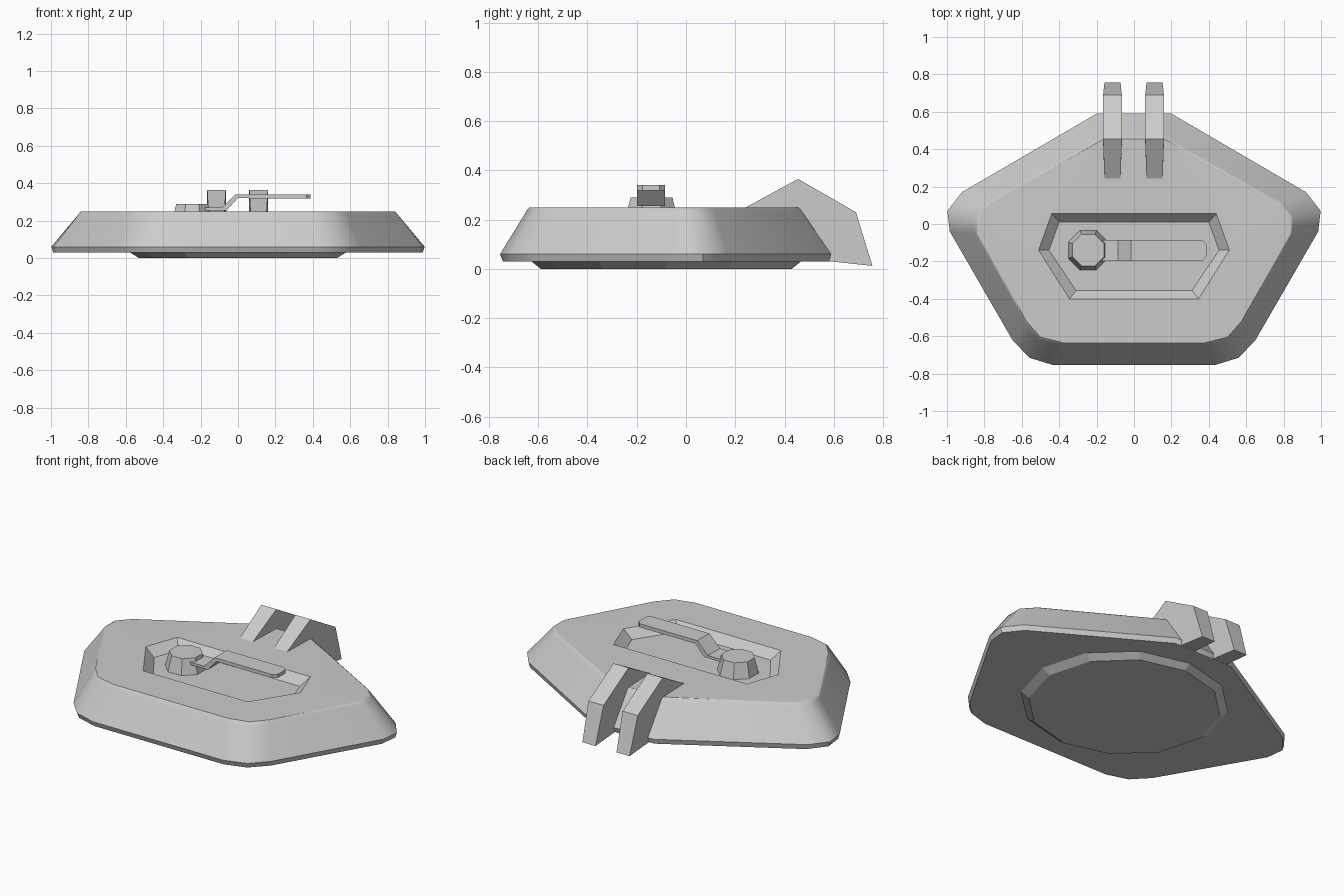
import bpy, bmesh, math
from mathutils import Vector

cube = bpy.data.objects.get("Cube")
if cube:
    bpy.data.objects.remove(cube, do_unlink=True)

grey = bpy.data.materials.new("plain grey")
grey.use_nodes = True
colour = (0.6, 0.6, 0.6, 1)
grey.diffuse_color = colour
grey.node_tree.nodes["Principled BSDF"].inputs["Base Color"].default_value = colour


def finish(bm, name, angle=None):
    bmesh.ops.recalc_face_normals(bm, faces=bm.faces)
    mesh = bpy.data.meshes.new(name)
    bm.to_mesh(mesh)
    bm.free()
    mesh.materials.append(grey)
    obj = bpy.data.objects.new(name, mesh)
    bpy.context.collection.objects.link(obj)
    if angle:
        bpy.ops.object.select_all(action='DESELECT')
        obj.select_set(True)
        bpy.context.view_layer.objects.active = obj
        bpy.ops.object.shade_smooth_by_angle(angle=math.radians(angle))
        weighted = obj.modifiers.new("weighted_normals", 'WEIGHTED_NORMAL')
        weighted.keep_sharp = True
    return obj


def ring(bm, points, z):
    return [bm.verts.new((x, y, z)) for x, y in points]


def loft(bm, rings):
    for a, b in zip(rings, rings[1:]):
        for i in range(len(a)):
            j = (i + 1) % len(a)
            bm.faces.new((a[i], a[j], b[j], b[i]))


def mirrored(half):
    return half + [(-x, y) for x, y in reversed(half)]


def blend(a, b, t):
    return [tuple(Vector(p).lerp(Vector(q), t)) for p, q in zip(a, b)]


# Armoured lid: rounded five-sided plate with a sunken well in its top
base = mirrored([(0.2, 0.59), (0.92, 0.17), (0.998, 0.07), (0.985, -0.04),
                 (0.65, -0.62), (0.56, -0.715), (0.43, -0.755)])
crown = mirrored([(0.16, 0.455), (0.77, 0.11), (0.835, 0.04), (0.835, -0.05),
                  (0.575, -0.52), (0.5, -0.605), (0.38, -0.635)])
well_rim = mirrored([(0.44, 0.055), (0.51, -0.14), (0.345, -0.4)])
well_floor = mirrored([(0.4, 0.01), (0.455, -0.14), (0.31, -0.355)])

bm = bmesh.new()
under = ring(bm, [(x * 0.99, y * 0.985) for x, y in base], 0.03)
top = ring(bm, crown, 0.25)
loft(bm, [under, ring(bm, base, 0.06), ring(bm, blend(base, crown, 0.86), 0.228),
          ring(bm, blend(base, crown, 0.94), 0.244), top])
bm.faces.new(under)
rim = ring(bm, well_rim, 0.25)
floor = ring(bm, well_floor, 0.2)
loft(bm, [rim, floor])
bm.faces.new(floor)
edges = [bm.edges.get((r[i], r[i - 1])) for r in (top, rim) for i in range(len(r))]
bmesh.ops.triangle_fill(bm, edges=edges, use_beauty=True, normal=(0, 0, 1))
finish(bm, "hatch_lid", 35)


def frustum(name, centre, sides, low, high, z0, z1, turn=0):
    bm = bmesh.new()
    rings = []
    for (rx, ry), z in ((low, z0), (high, z1)):
        angles = [turn + math.tau * i / sides for i in range(sides)]
        rings.append(ring(bm, [(centre[0] + rx * math.cos(a), centre[1] + ry * math.sin(a))
                               for a in angles], z))
    loft(bm, rings)
    for r in rings:
        bm.faces.new(r)
    return finish(bm, name)


# Sealing plug underneath and pivot knob in the well
frustum("bottom_plug", (0, -0.08), 12, (0.53, 0.51), (0.58, 0.55), 0, 0.032)
frustum("handle_pivot", (-0.245, -0.14), 8, (0.115, 0.115), (0.092, 0.092), 0.2, 0.29,
        math.pi / 8)

# Cranked handle: side profile given width, with clipped corners at the grip end
bm = bmesh.new()
upper = [(-0.2, 0.27), (-0.085, 0.27), (-0.015, 0.34), (0.365, 0.34), (0.387, 0.34)]
lower = [(-0.2, 0.255), (-0.06, 0.255), (-0.002, 0.32), (0.365, 0.318), (0.387, 0.318)]
sections = []
for i, (u, l) in enumerate(zip(upper, lower)):
    w = 0.035 if i == 4 else 0.057
    sections.append([bm.verts.new((x, -0.142 + s * w, z))
                     for (x, z), s in ((u, -1), (u, 1), (l, 1), (l, -1))])
loft(bm, sections)
bm.faces.new(sections[0])
bm.faces.new(sections[-1])
finish(bm, "handle")

# Pair of hinge arms at the back, slightly narrower at both tips
profile = [(0.24, 0.248, 0.043), (0.455, 0.365, 0.05), (0.69, 0.23, 0.05),
           (0.757, 0.012, 0.043), (0.54, 0.035, 0.05), (0.42, 0.15, 0.05)]
for side, cx in (("right", -0.115), ("left", 0.11)):
    bm = bmesh.new()
    cheeks = [[bm.verts.new((cx + s * w, y, z)) for y, z, w in profile] for s in (-1, 1)]
    loft(bm, cheeks)
    for cheek in cheeks:
        bm.faces.new(cheek)
    finish(bm, "hinge_arm_" + side)
